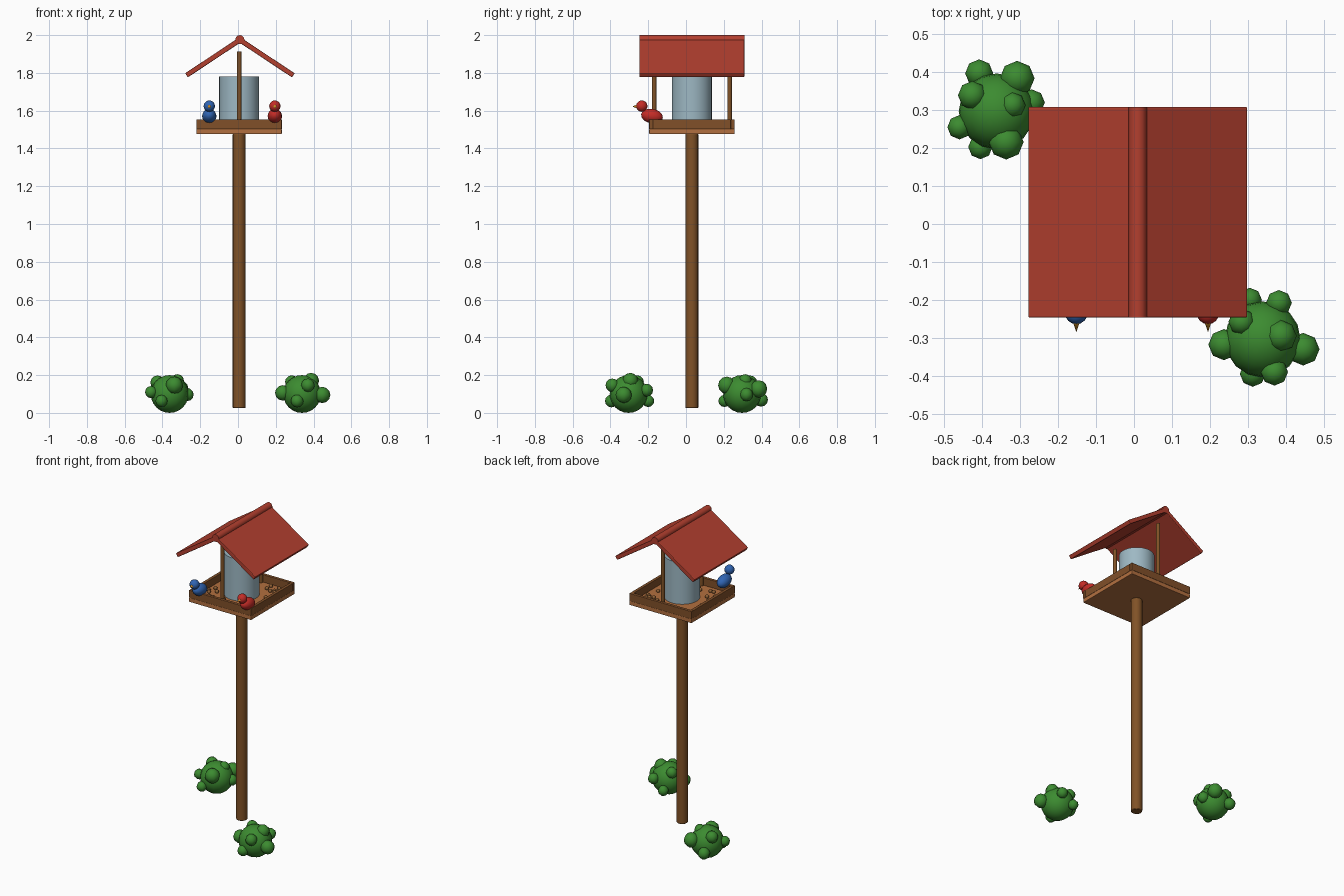
import bpy, math, random
from mathutils import Vector

if "Cube" in bpy.data.objects:
    bpy.data.objects.remove(bpy.data.objects["Cube"])

random.seed(4)
CX, CY = 0.006, 0.031          # axis of the feeder


def mat(name, rgb):
    m = bpy.data.materials.new(name)
    m.diffuse_color = (*rgb, 1)
    m.use_nodes = True
    m.node_tree.nodes["Principled BSDF"].inputs["Base Color"].default_value = m.diffuse_color
    return m


WOOD = mat("brown wood", (0.22, 0.085, 0.02))
RIM = mat("dark tray wood", (0.22, 0.08, 0.022))
FLOOR = mat("light tray wood", (0.45, 0.16, 0.05))
ROOF = mat("roof red", (0.45, 0.05, 0.028))
TUBE = mat("pale blue grey", (0.34, 0.48, 0.55))
LEAF = mat("leaf green", (0.045, 0.26, 0.03))
BLUE = mat("bird blue", (0.03, 0.13, 0.45))
RED = mat("bird red", (0.55, 0.025, 0.02))
BEAK = mat("beak orange", (0.65, 0.28, 0.02))
SEED = mat("seed brown", (0.28, 0.12, 0.035))


def finish(name, m, smooth):
    o = bpy.context.object
    o.name = name
    o.data.materials.append(m)
    if smooth:
        bpy.ops.object.shade_smooth_by_angle(angle=math.radians(50))
    return o


def box(name, m, loc, size, rot=(0, 0, 0), bevel=0.0):
    bpy.ops.mesh.primitive_cube_add(size=1, location=loc, rotation=rot)
    o = finish(name, m, False)
    o.scale = size
    bpy.ops.object.transform_apply(location=False, rotation=False, scale=True)
    if bevel:
        b = o.modifiers.new("soft edges", 'BEVEL')
        b.width, b.segments = bevel, 2
    return o


def rod(name, m, x, y, z0, z1, r, sides, bevel=0.0):
    bpy.ops.mesh.primitive_cylinder_add(vertices=sides, radius=r, depth=z1 - z0,
                                        location=(x, y, (z0 + z1) / 2))
    o = finish(name, m, True)
    if bevel:
        b = o.modifiers.new("soft edges", 'BEVEL')
        b.width, b.segments, b.limit_method = bevel, 2, 'ANGLE'
    return o


def ball(name, m, loc, size, seg=16, rings=10, rot=(0, 0, 0)):
    bpy.ops.mesh.primitive_uv_sphere_add(segments=seg, ring_count=rings, radius=1,
                                         location=loc, rotation=rot)
    o = finish(name, m, True)
    o.scale = size if isinstance(size, tuple) else (size,) * 3
    return o


# pole and tray
rod("pole", WOOD, CX, CY, 0.026, 1.478, 0.034, 16, 0.004)
box("tray_floor", FLOOR, (CX, CY, 1.49), (0.452, 0.452, 0.028), bevel=0.004)
for s, n in ((-1, "front"), (1, "back")):
    box(n + "_tray_rim", RIM, (CX, CY + s * 0.216, 1.528), (0.452, 0.02, 0.05), bevel=0.002)
for s, n in ((-1, "left"), (1, "right")):
    box(n + "_tray_rim", RIM, (CX + s * 0.216, CY, 1.528), (0.02, 0.412, 0.05), bevel=0.002)

# seed tube and roof supports
rod("seed_tube", TUBE, CX, CY, 1.503, 1.78, 0.106, 32)
for s, n in ((-1, "front"), (1, "back")):
    rod(n + "_roof_support", WOOD, CX, CY + s * 0.2, 1.5, 1.914, 0.012, 12, 0.003)

# gable roof: two sloping boards and a ridge roll
RX = 0.01
slope = math.radians(33.5)
t, run = 0.026, 0.29
apex = 1.99
length = run / math.cos(slope)
for s, n in ((-1, "left"), (1, "right")):
    along = Vector((s * math.cos(slope), 0, -math.sin(slope)))
    normal = Vector((s * math.sin(slope), 0, math.cos(slope)))
    c = Vector((RX, CY, apex)) + along * length / 2 - normal * t / 2
    box(n + "_roof_board", ROOF, c, (length, 0.556, t), (0, s * slope, 0), 0.004)
bpy.ops.mesh.primitive_cylinder_add(vertices=12, radius=0.024, depth=0.556,
                                    location=(RX, CY, 1.976), rotation=(math.pi / 2, 0, 0))
finish("roof_ridge", ROOF, True)

# loose seeds around the tube
for i in range(26):
    while True:
        x, y = random.uniform(-0.19, 0.19), random.uniform(-0.19, 0.19)
        if math.hypot(x, y) > 0.125:
            break
    ball(f"seed_{i}", SEED, (CX + x, CY + y, 1.512), 0.012, 8, 6)


# two birds perched on the front rim
def bird(name, m, x):
    ball(name + "_body", m, (x, -0.18, 1.571), (0.038, 0.058, 0.038), rot=(math.radians(-10), 0, 0))
    ball(name + "_head", m, (x, -0.234, 1.624), 0.03)
    bpy.ops.mesh.primitive_cone_add(vertices=10, radius1=0.011, depth=0.03,
                                    location=(x, -0.27, 1.622), rotation=(math.pi / 2, 0, 0))
    finish(name + "_beak", BEAK, True)


bird("blue_bird", BLUE, -0.152)
bird("red_bird", RED, 0.195)


# bushes: a core ball with leafy bumps (x, y, z, radius)
def bush(name, core, bumps):
    ball(name + "_core", LEAF, core, 0.1, 16, 12)
    for i, (x, y, z, r) in enumerate(bumps):
        ball(f"{name}_bump_{i}", LEAF, (x, y, z), r, 8, 6)


bush("left_bush", (-0.362, 0.297, 0.1), [
    (-0.408, 0.397, 0.07, 0.037), (-0.308, 0.384, 0.127, 0.046),
    (-0.426, 0.339, 0.16, 0.038), (-0.321, 0.313, 0.17, 0.035),
    (-0.460, 0.255, 0.11, 0.032), (-0.405, 0.203, 0.063, 0.032),
    (-0.337, 0.216, 0.146, 0.046), (-0.270, 0.320, 0.097, 0.035)])
bush("right_bush", (0.339, -0.304, 0.1), [
    (0.382, -0.208, 0.12, 0.034), (0.305, -0.200, 0.063, 0.032),
    (0.284, -0.258, 0.164, 0.035), (0.387, -0.295, 0.170, 0.042),
    (0.446, -0.330, 0.095, 0.043), (0.237, -0.318, 0.106, 0.041),
    (0.370, -0.390, 0.146, 0.036), (0.313, -0.395, 0.063, 0.034)])
